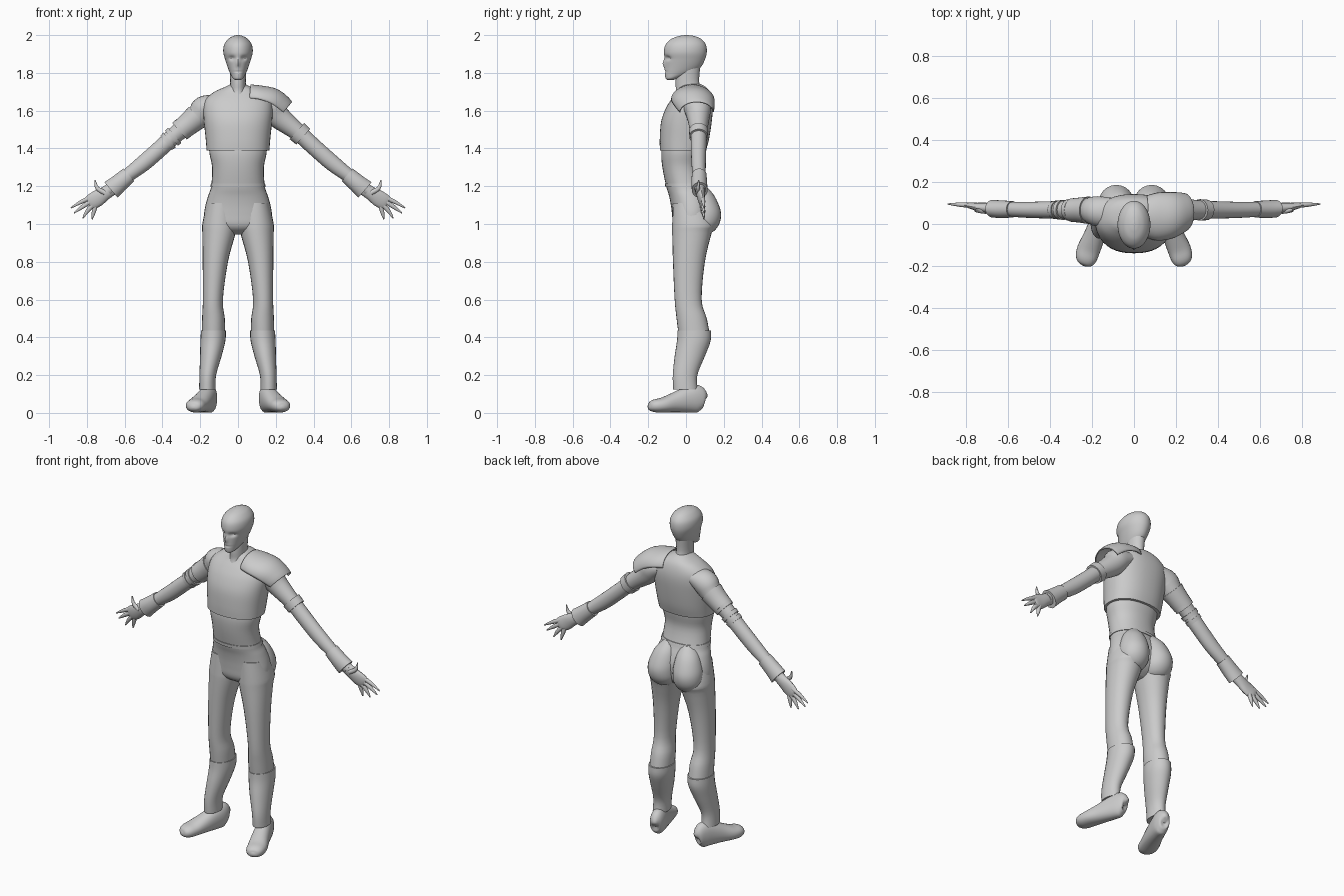
import bpy, bmesh, math
from mathutils import Vector


def catmull(a, b, c, d, t):
    return [0.5 * (2 * q + (r - p) * t + (2 * p - 5 * q + 4 * r - s) * t * t
                   + (3 * q - p - 3 * r + s) * t ** 3) for p, q, r, s in zip(a, b, c, d)]


def spoint(a, p):
    c, s = math.cos(a), math.sin(a)
    return (math.copysign(abs(c) ** (2 / p), c), math.copysign(abs(s) ** (2 / p), s))


def loft(name, secs, u=(0, 1, 0), axis=None, n=24, k=4, power=2.0, side="mid",
         half=False, shell=0, warp=None):
    """Smooth skin through elliptical sections (x, y, z, radius_u, radius_v)."""
    pts = [secs[0]] + list(secs) + [secs[-1]]
    rings = []
    for i in range(1, len(pts) - 2):
        rings += [catmull(*pts[i - 1:i + 3], j / k) for j in range(k)]
    rings.append(list(secs[-1]))
    u = Vector(u).normalized()
    bm = bmesh.new()
    loops = []
    count = n // 2 + 1 if half else n
    for i, r in enumerate(rings):
        a, b = rings[max(i - 1, 0)], rings[min(i + 1, len(rings) - 1)]
        t = Vector(axis) if axis else (Vector(b[:3]) - Vector(a[:3])).normalized()
        v = t.cross(u).normalized()
        row = []
        for j in range(count):
            c, s = spoint(2 * math.pi * j / n, power)
            p = Vector(r[:3]) + u * (c * r[3]) + v * (s * r[4])
            if warp:
                p = warp(p)
            if side == "left":
                p.x = -p.x
            p.z = max(p.z, 0)
            row.append(bm.verts.new(p))
        loops.append(row)
    for a, b in zip(loops, loops[1:]):
        for j in range(count - 1 if half else count):
            m = (j + 1) % count
            bm.faces.new((a[j], a[m], b[m], b[j]))
    if not half:
        bm.faces.new(loops[0])
        bm.faces.new(loops[-1])
    bmesh.ops.recalc_face_normals(bm, faces=bm.faces)
    for f in bm.faces:
        f.smooth = True
    me = bpy.data.meshes.new(name)
    bm.to_mesh(me)
    bm.free()
    me.set_sharp_from_angle(angle=math.radians(40))
    ob = bpy.data.objects.new(name, me)
    bpy.context.collection.objects.link(ob)
    if shell:
        ob.modifiers.new("thickness", "SOLIDIFY").thickness = shell
    if side == "both":
        ob.modifiers.new("mirror", "MIRROR").use_mirror_merge = False
    return ob


def column(name, rows, **kw):
    """Upright loft from rows (x, z, half_width, y_front, y_back)."""
    secs = [(x, (f + b) / 2, z, rx, (b - f) / 2) for x, z, rx, f, b in rows]
    return loft(name, secs, u=(1, 0, 0), axis=(0, 0, 1), **kw)


# Head with pressed-in eye sockets and a raised nose
def face(p):
    if p.y < -0.02:
        eye = math.exp(-((abs(p.x) - .032) / .014) ** 2 - ((p.z - 1.878) / .011) ** 2)
        nose = math.exp(-(p.x / .010) ** 2 - ((p.z - 1.85) / .022) ** 2)
        mouth = math.exp(-(p.x / .022) ** 2 - ((p.z - 1.806) / .005) ** 2)
        p.y += .016 * eye - .013 * nose + .004 * mouth
    return p


column("head", [(0, 1.762, .012, -.098, -.07), (0, 1.772, .028, -.108, -.04),
                (0, 1.80, .043, -.112, .04), (0, 1.83, .055, -.111, .078),
                (0, 1.87, .068, -.111, .1), (0, 1.91, .078, -.117, .11),
                (0, 1.95, .073, -.108, .105), (0, 1.98, .051, -.077, .08),
                (0, 1.995, .025, -.036, .045), (0, 2.0, .004, -.004, .01)],
       n=56, k=7, warp=face)
column("neck", [(0, 1.65, .06, -.075, .1), (0, 1.70, .046, -.055, .09),
                (0, 1.75, .041, -.055, .07), (0, 1.83, .045, -.05, .075)])

# Waist, pelvis and seat
column("waist_and_pelvis", [(0, .945, .06, -.01, .06), (0, .97, .13, -.05, .10),
                            (0, 1.0, .176, -.068, .125), (0, 1.05, .18, -.074, .135),
                            (0, 1.1, .172, -.08, .135), (0, 1.15, .158, -.09, .12),
                            (0, 1.2, .142, -.105, .10), (0, 1.3, .137, -.125, .078),
                            (0, 1.38, .152, -.131, .09), (0, 1.45, .15, -.12, .1)],
       n=32, power=2.2)
column("buttock", [(.082, .94, .02, .08, .10), (.082, .96, .055, .04, .145),
                   (.083, 1.0, .08, .02, .176), (.084, 1.05, .085, .01, .186),
                   (.08, 1.10, .08, .01, .174), (.072, 1.16, .062, .02, .143),
                   (.06, 1.21, .03, .03, .095)], side="both")

# Chest shell with a stepped lower rim, and a slim belt line
column("chest_armour", [(0, 1.39, .166, -.138, .106), (0, 1.45, .171, -.139, .122),
                        (0, 1.54, .18, -.132, .136), (0, 1.61, .184, -.108, .142),
                        (0, 1.66, .172, -.078, .138), (0, 1.70, .125, -.048, .125),
                        (0, 1.725, .07, -.035, .105), (0, 1.74, .04, -.02, .08)],
       n=40, power=2.3)
column("belt_seam", [(0, 1.195, .147, -.109, .106), (0, 1.215, .143, -.112, .1)],
       n=32, k=1, power=2.2)

# Legs and tall boots
column("leg", [(.09, 1.11, .075, -.07, .11), (.097, 1.0, .092, -.073, .15),
               (.101, .95, .088, -.073, .135), (.12, .8, .067, -.069, .10),
               (.133, .6, .053, -.06, .083), (.13, .5, .06, -.05, .11),
               (.13, .42, .061, -.04, .125)], side="both", power=2.1)
column("boot_shaft", [(.13, .435, .066, -.045, .132), (.133, .38, .066, -.048, .13),
                      (.144, .3, .057, -.06, .1), (.16, .2, .044, -.07, .06),
                      (.163, .125, .043, -.068, .062)], side="both")
loft("foot", [(.14, .099, .07, .008, .012), (.142, .092, .073, .03, .05),
              (.15, .055, .076, .042, .074), (.168, 0, .068, .047, .067),
              (.19, -.06, .055, .051, .053), (.215, -.12, .042, .055, .04),
              (.229, -.165, .037, .05, .034), (.236, -.19, .033, .033, .022),
              (.239, -.199, .033, .008, .006)], u=(.94, .34, 0), side="both", power=2.2)

# Arms and forearm guards
loft("arm", [(.11, .055, 1.635, .07, .05), (.175, .06, 1.61, .072, .07),
             (.217, .065, 1.565, .06, .062), (.32, .067, 1.483, .044, .046),
             (.4, .067, 1.41, .041, .044), (.5, .067, 1.322, .038, .043),
             (.6, .07, 1.245, .034, .035), (.69, .075, 1.175, .028, .03)], side="both")
loft("forearm_guard", [(.578, .07, 1.26, .039, .044), (.63, .07, 1.216, .042, .048),
                       (.672, .073, 1.18, .042, .054)], side="both")

# Upper-arm bands: one on one arm, a sleeve with two bands on the other
loft("arm_band", [(.312, .067, 1.492, .051, .058), (.345, .067, 1.462, .049, .055)], k=1, side="right")
loft("sleeve", [(.215, .065, 1.569, .066, .069), (.255, .066, 1.535, .06, .062),
                (.295, .066, 1.503, .056, .058)], side="left")
for i, (x, z, r) in enumerate([(.292, 1.506, .06), (.335, 1.469, .054), (.362, 1.445, .051)]):
    loft(f"sleeve_band_{i}", [(x, .067, z, r - .006, r), (x + .017, .067, z - .015, r - .008, r - .002)],
         k=1, side="left")

# Shoulder plate on one side only
loft("shoulder_plate", [(.062, .035, 1.665, .095, .068), (.11, .035, 1.66, .108, .068),
                        (.17, .04, 1.64, .106, .077), (.215, .05, 1.61, .094, .074),
                        (.237, .056, 1.592, .085, .068)], half=True, n=40, shell=-.006, side="right")

# Hands
loft("palm", [(.65, .073, 1.195, .024, .033), (.70, .077, 1.165, .024, .036),
              (.745, .082, 1.135, .019, .043), (.78, .088, 1.115, .014, .04),
              (.795, .09, 1.106, .006, .03)], side="both", n=16)
digits = {"index": ((.775, 1.142), (.83, 1.117), (.885, 1.085)),
          "middle": ((.778, 1.12), (.825, 1.09), (.868, 1.058)),
          "ring": ((.77, 1.1), (.798, 1.068), (.822, 1.03)),
          "little": ((.753, 1.1), (.764, 1.062), (.772, 1.025)),
          "thumb": ((.705, 1.165), (.745, 1.19), (.757, 1.232))}
for name, (a, b, c) in digits.items():
    y = .06 if name == "thumb" else .088
    loft(name + "_finger", [(a[0], y, a[1], .012, .013), (b[0], y + .004, b[1], .01, .011),
                            (c[0], y + .007, c[1], .003, .003)], side="both", n=10)
